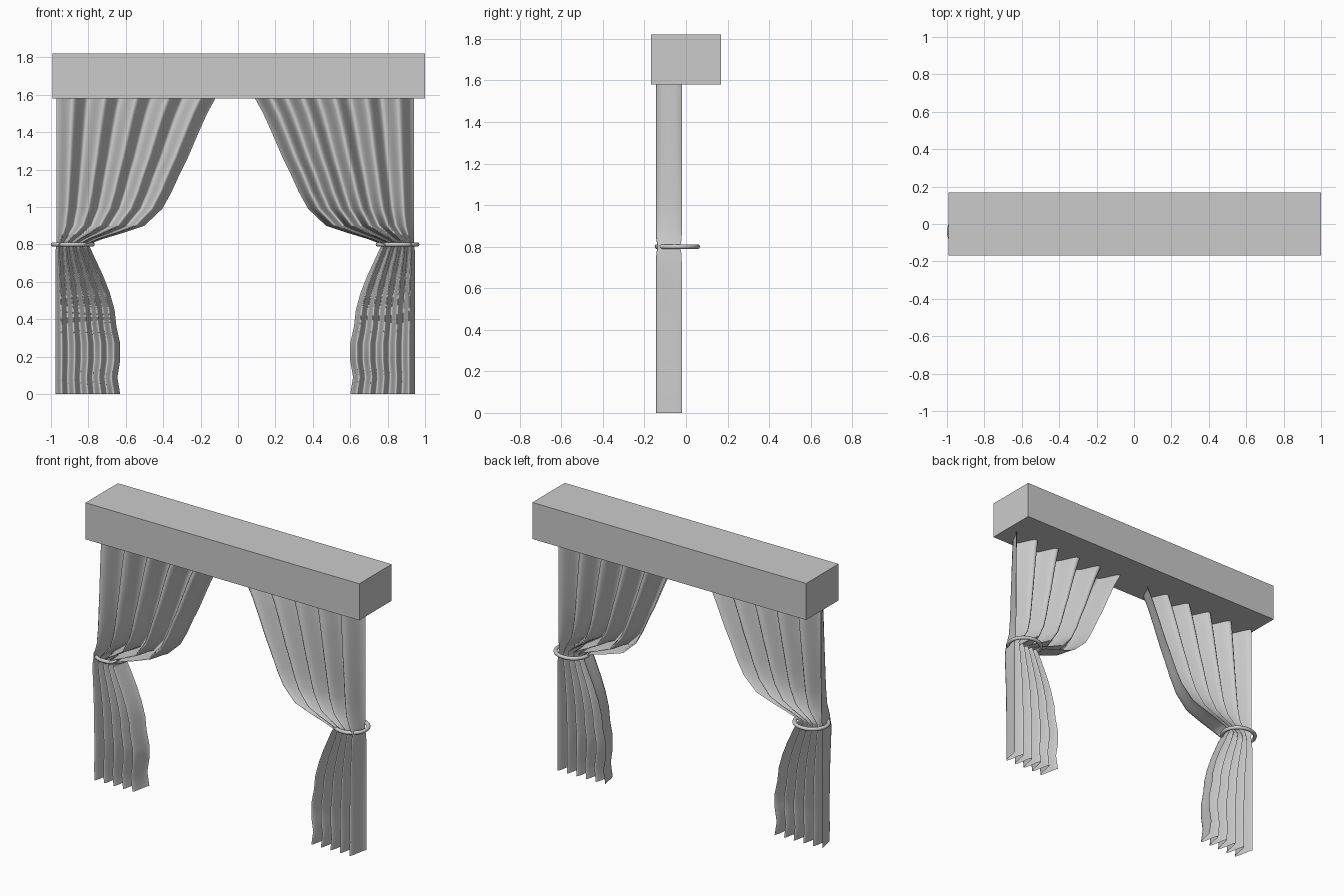
import bpy, math
from mathutils import Matrix

if "Cube" in bpy.data.objects:
    bpy.data.objects.remove(bpy.data.objects["Cube"])

MID = -0.015      # mirror plane between the two curtains
PLEATS = 5
STEPS = 12        # columns per pleat

# Left curtain rows: height, outer edge x, inner edge x, pleat half depth
ROWS = [
    (1.60, -0.97, -0.11, .0625), (1.50, -0.97, -0.165, .0625),
    (1.40, -0.97, -0.21, .0625), (1.26, -0.97, -0.27, .0625),
    (1.18, -0.97, -0.31, .0625), (1.08, -0.97, -0.355, .0625),
    (0.99, -0.97, -0.405, .0625), (0.90, -0.97, -0.50, .0625),
    (0.86, -0.97, -0.62, .0625), (0.83, -0.97, -0.72, .060),
    (0.80, -0.972, -0.80, .054), (0.77, -0.975, -0.785, .060),
    (0.72, -0.977, -0.762, .0625), (0.63, -0.977, -0.72, .0625),
    (0.54, -0.977, -0.685, .0625), (0.45, -0.977, -0.66, .0625),
    (0.36, -0.977, -0.65, .0625), (0.27, -0.977, -0.63, .0625),
    (0.18, -0.977, -0.63, .0625), (0.09, -0.977, -0.645, .0625),
    (0.00, -0.977, -0.63, .0625),
]


def make_mesh(name, verts, faces):
    me = bpy.data.meshes.new(name)
    me.from_pydata(verts, [], faces)
    me.polygons.foreach_set("use_smooth", [True] * len(me.polygons))
    ob = bpy.data.objects.new(name, me)
    bpy.context.collection.objects.link(ob)
    return ob


def grid_faces(rows, cols, wrap=False):
    r, c = (rows, cols) if wrap else (rows - 1, cols - 1)
    return [(i * cols + j, ((i + 1) % rows) * cols + j,
             ((i + 1) % rows) * cols + (j + 1) % cols, i * cols + (j + 1) % cols)
            for i in range(r) for j in range(c)]


def side_x(x, side):
    return x if side == "left" else 2 * MID - x


def curtain(side):
    n = PLEATS * STEPS
    verts = []
    for z, outer, inner, amp in ROWS:
        for j in range(n + 1):
            u = j / n
            x = outer + (inner - outer) * u
            y = -0.0825 + amp * math.cos(2 * math.pi * PLEATS * u)
            verts.append((side_x(x, side), y, z))
    faces = grid_faces(len(ROWS), n + 1)
    if side == "right":
        faces = [f[::-1] for f in faces]
    make_mesh(side + "_curtain", verts, faces)


def tie_ring(side):
    # Slightly oval ring gathering the curtain
    nu, nv, r = 40, 10, 0.012
    verts = []
    for i in range(nu):
        a = 2 * math.pi * i / nu
        for j in range(nv):
            b = 2 * math.pi * j / nv
            k = r * math.cos(b)
            verts.append((side_x(-0.883, side) + (0.105 + k) * math.cos(a),
                          -0.042 + (0.097 + k) * math.sin(a),
                          0.80 + r * math.sin(b)))
    faces = [f[::-1] for f in grid_faces(nu, nv, True)]
    make_mesh(side + "_tie_ring", verts, [f[::-1] for f in faces])


# Pelmet box across the top
bpy.ops.mesh.primitive_cube_add(size=1)
pelmet = bpy.context.object
pelmet.name = "pelmet_box"
pelmet.data.transform(Matrix.Translation((0.004, 0, 1.70))
                      @ Matrix.Diagonal((1.99, 0.336, 0.24, 1)))

# Curtains and tie rings
for s in ("left", "right"):
    curtain(s)
    tie_ring(s)
